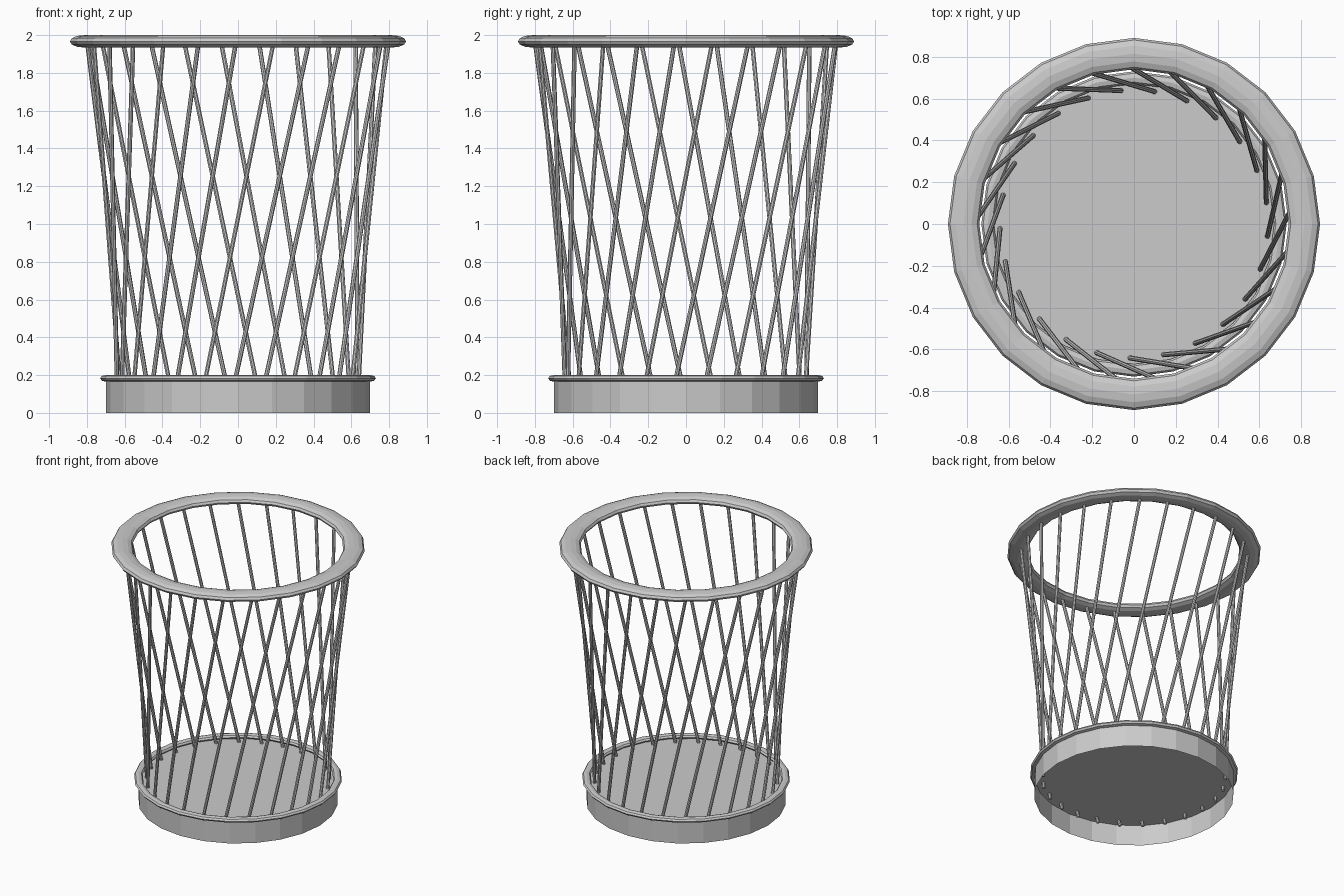
import bpy, math
from mathutils import Vector

if "Cube" in bpy.data.objects:
    bpy.data.objects.remove(bpy.data.objects["Cube"])

SIDES = 24
RODS = 25


def ring(name, radius, half_width, half_height, z, minor):
    # Flattened torus
    bpy.ops.mesh.primitive_torus_add(major_radius=radius, minor_radius=half_width,
                                     major_segments=SIDES, minor_segments=minor,
                                     location=(0, 0, z))
    ob = bpy.context.object
    ob.name = name
    ob.scale.z = half_height / half_width
    bpy.ops.object.transform_apply(location=False, rotation=False, scale=True)
    return ob


def polar(radius, degrees, z):
    a = math.radians(degrees)
    return Vector((radius * math.cos(a), radius * math.sin(a), z))


def rod(name, a, b, radius):
    # Straight thin cylinder between two points
    d = b - a
    bpy.ops.mesh.primitive_cylinder_add(vertices=8, radius=radius, depth=d.length,
                                        location=(a + b) / 2)
    ob = bpy.context.object
    ob.name = name
    ob.rotation_euler = d.to_track_quat('Z', 'Y').to_euler()


# Top rim and the lip around the base
ring("top_rim", 0.815, 0.075, 0.033, 1.967, 12)
ring("base_lip", 0.70, 0.03, 0.018, 0.183, 8)

# Open base band
bpy.ops.mesh.primitive_cylinder_add(vertices=SIDES, radius=0.70, depth=0.18,
                                    end_fill_type='NOTHING', location=(0, 0, 0.09))
bpy.context.object.name = "base_band"

# Raised floor
bpy.ops.mesh.primitive_circle_add(vertices=SIDES, radius=0.70, fill_type='NGON',
                                  location=(0, 0, 0.16))
bpy.context.object.name = "floor"

# Slanted rods, all leaning the same way
for i in range(RODS):
    a = i * 360 / RODS
    rod(f"rod_{i + 1}", polar(0.64, 66 + a, 0.12), polar(0.80, 96.5 + a, 1.967), 0.012)
